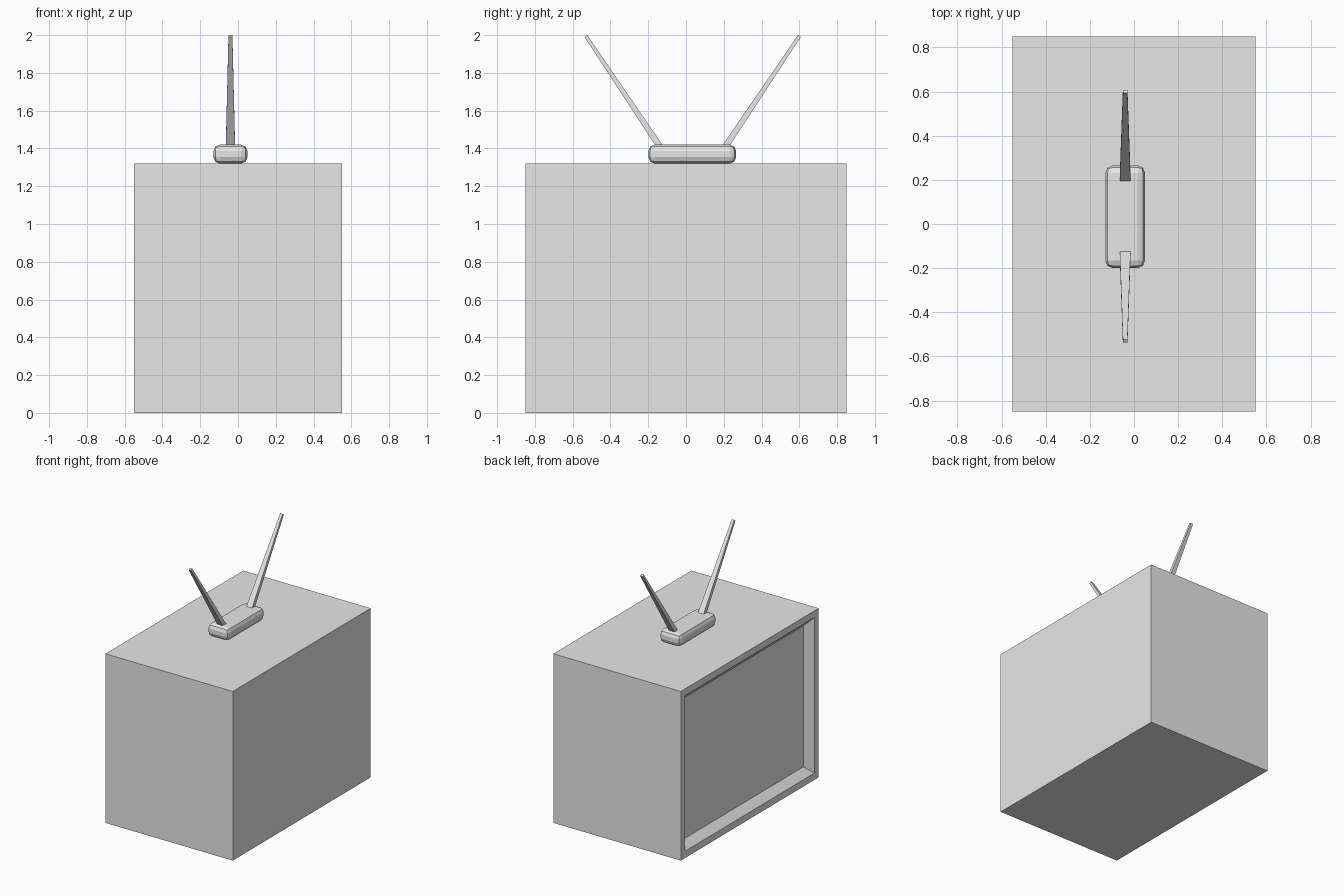
import bpy
import bmesh
from mathutils import Matrix, Vector

cube = bpy.data.objects.get("Cube")
if cube:
    bpy.data.objects.remove(cube, do_unlink=True)

grey = bpy.data.materials.new("plain grey")
grey.use_nodes = True
GREY = (0.8, 0.8, 0.8, 1)
grey.diffuse_color = GREY
grey.node_tree.nodes["Principled BSDF"].inputs["Base Color"].default_value = GREY


def finish(bm, name):
    bmesh.ops.recalc_face_normals(bm, faces=bm.faces)
    mesh = bpy.data.meshes.new(name)
    bm.to_mesh(mesh)
    bm.free()
    mesh.materials.append(grey)
    obj = bpy.data.objects.new(name, mesh)
    bpy.context.collection.objects.link(obj)
    return obj


def box(size, centre):
    bm = bmesh.new()
    bmesh.ops.create_cube(bm, size=1, matrix=Matrix.Translation(centre) @ Matrix.Diagonal((*size, 1)))
    return bm


# Cabinet with a framed, sloping screen recess in one long side
W, L, H = 1.1, 1.7, 1.32
bm = box((W, L, H), (0, 0, H / 2))
screen = min(bm.faces, key=lambda f: f.calc_center_median().x)
bmesh.ops.inset_region(bm, faces=[screen], thickness=0.075)
bmesh.ops.inset_region(bm, faces=[screen], thickness=0.08)
for v in screen.verts:
    v.co.x += 0.055
finish(bm, "cabinet")

# Rounded antenna base on the top
bm = box((0.18, 0.465, 0.1), (-0.04, 0.033, 1.37))
bmesh.ops.bevel(bm, geom=bm.edges[:], offset=0.034, segments=2, profile=0.5, affect='EDGES')
finish(bm, "antenna_base")


# Tapered four-sided antenna rods
def rod(name, start, end, start_size, end_size):
    a, b = Vector(start), Vector(end)
    side = Vector((1, 0, 0))
    up = (b - a).cross(side).normalized()
    bm = bmesh.new()
    rings = [[bm.verts.new(p + side * sx * w / 2 + up * sy * t / 2)
              for sx, sy in ((-1, -1), (1, -1), (1, 1), (-1, 1))]
             for p, (w, t) in ((a, start_size), (b, end_size))]
    for ring in rings:
        bm.faces.new(ring)
    for i in range(4):
        j = (i + 1) % 4
        bm.faces.new((rings[0][i], rings[0][j], rings[1][j], rings[1][i]))
    finish(bm, name)


for name, y0, y1 in (("front_antenna", -0.125, -0.53), ("back_antenna", 0.195, 0.6)):
    rod(name, (-0.04, y0, 1.39), (-0.04, y1, 1.995), (0.05, 0.034), (0.021, 0.018))
